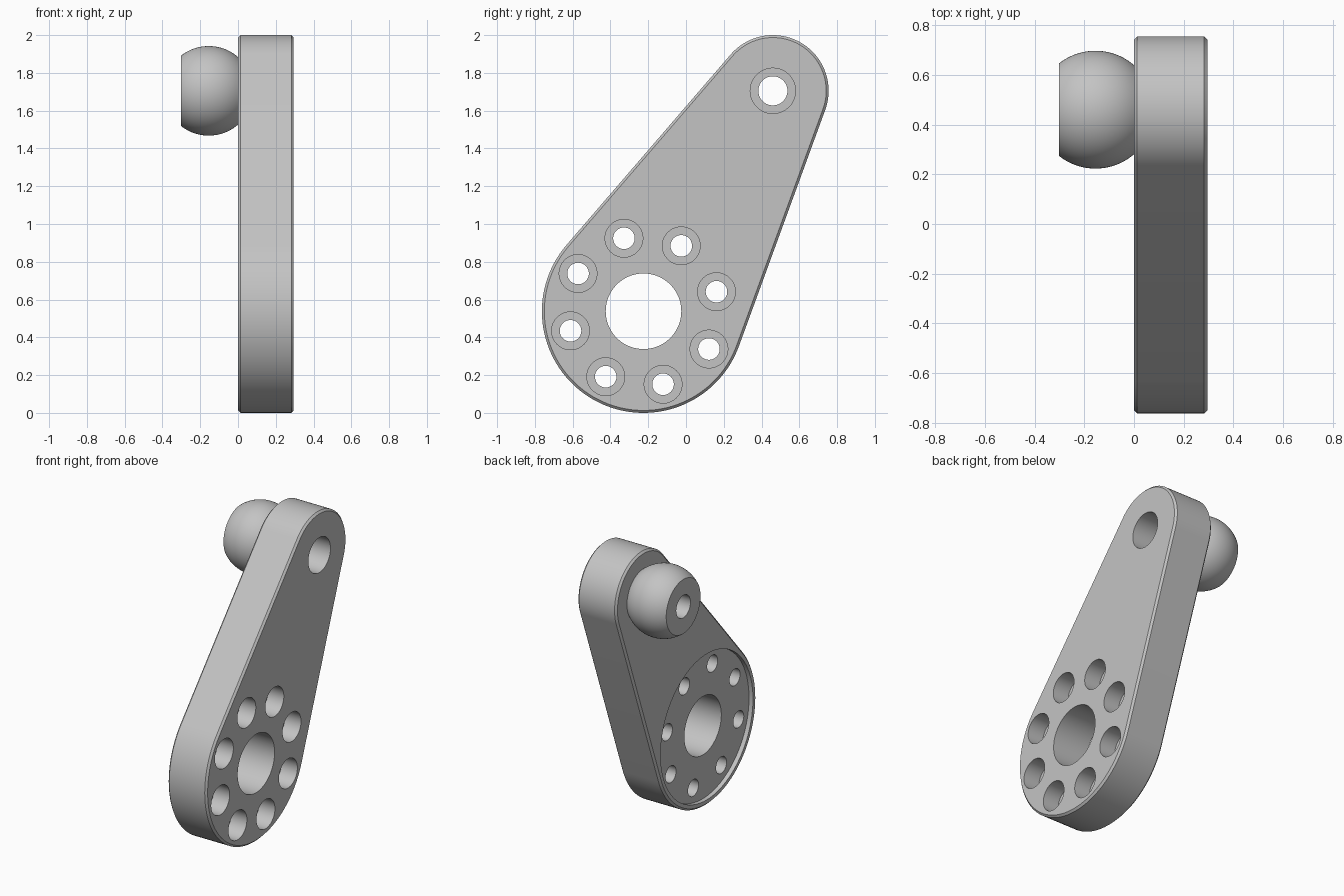
import bpy, bmesh
from math import sin, cos, pi, acos, atan2, hypot, sqrt, radians

if "Cube" in bpy.data.objects:
    bpy.data.objects.remove(bpy.data.objects["Cube"])

THICK, CHAMFER = 0.295, 0.013
HUB, HUB_R = (-0.225, 0.538), 0.538        # (y, z) centre of the wide end
TIP, TIP_R = (0.46, 1.705), 0.295          # (y, z) centre of the narrow end
BORE_R = 0.077

grey = bpy.data.materials.new("plain grey")
grey.use_nodes = True
grey.diffuse_color = (0.55, 0.55, 0.55, 1)
grey.node_tree.nodes["Principled BSDF"].inputs["Base Color"].default_value = (0.55, 0.55, 0.55, 1)


def loft(bm, rings, cap=True, closed=False):
    """Skin a list of equally long point rings."""
    loops = [[bm.verts.new(p) for p in ring] for ring in rings]
    pairs = list(zip(loops, loops[1:]))
    if closed:
        pairs.append((loops[-1], loops[0]))
    for a, b in pairs:
        for i in range(len(a)):
            j = (i + 1) % len(a)
            bm.faces.new((a[i], a[j], b[j], b[i]))
    if cap:
        bm.faces.new(loops[0])
        bm.faces.new(loops[-1])


def lathe(bm, centre, profile, segments=64, **options):
    """Revolve (x, radius) points about an axis parallel to x."""
    turns = [2 * pi * i / segments for i in range(segments)]
    loft(bm, [[(x, centre[0] + r * cos(a), centre[1] + r * sin(a)) for a in turns]
              for x, r in profile], **options)


def finish(bm, name):
    bmesh.ops.recalc_face_normals(bm, faces=bm.faces)
    mesh = bpy.data.meshes.new(name)
    bm.to_mesh(mesh)
    bm.free()
    obj = bpy.data.objects.new(name, mesh)
    bpy.context.collection.objects.link(obj)
    mesh.materials.append(grey)
    return obj


def activate(obj):
    bpy.ops.object.select_all(action='DESELECT')
    obj.select_set(True)
    bpy.context.view_layer.objects.active = obj


# Teardrop outline: two arcs joined by their outer tangents
dy, dz = TIP[0] - HUB[0], TIP[1] - HUB[1]
lean = atan2(dz, dy)
spread = acos((HUB_R - TIP_R) / hypot(dy, dz))


def outline(x, inset, steps=64):
    points = []
    for c, r, start, sweep in ((TIP, TIP_R, lean - spread, 2 * spread),
                               (HUB, HUB_R, lean + spread, 2 * (pi - spread))):
        for i in range(steps + 1):
            a = start + sweep * i / steps
            points.append((x, c[0] + (r - inset) * cos(a), c[1] + (r - inset) * sin(a)))
    return points


# Arm plate with chamfered rims
bm = bmesh.new()
loft(bm, [outline(0, CHAMFER), outline(CHAMFER, 0),
          outline(THICK - CHAMFER, 0), outline(THICK, CHAMFER)])
arm = finish(bm, "arm_plate")

# Shallow round recess on the inner side
bm = bmesh.new()
lathe(bm, HUB, [(-0.1, 0.5), (0.03, 0.5)], segments=128)
recess = finish(bm, "recess_cutter")

# Hub hole, counterbored bolt circle and counterbored tip hole
bm = bmesh.new()
lathe(bm, HUB, [(-0.2, 0.2), (0.5, 0.2)], segments=96)


def counterbore(centre, hole, head, depth):
    floor = THICK - depth
    lathe(bm, centre, [(-0.2, hole), (floor, hole), (floor, head), (0.5, head)])


for k in range(8):
    a = radians(15 + 45 * k)
    counterbore((HUB[0] + 0.4 * cos(a), HUB[1] + 0.4 * sin(a)), 0.057, 0.1, 0.12)
counterbore(TIP, BORE_R, 0.12, 0.2)
holes = finish(bm, "hole_cutter")

# Cut the plate
activate(arm)
for cutter in (recess, holes):
    cutter.hide_render = True
    mod = arm.modifiers.new(cutter.name, 'BOOLEAN')
    mod.operation = 'DIFFERENCE'
    mod.solver = 'EXACT'
    mod.object = cutter
    bpy.ops.object.modifier_apply(modifier=mod.name)
    bpy.data.objects.remove(cutter)

# Truncated ball with a through bore
BALL_X, BALL_R, END = -0.155, 0.237, -0.302
bm = bmesh.new()
profile = [(0, BORE_R), (END, BORE_R)]
for i in range(33):
    x = END * (1 - i / 32)
    profile.append((x, sqrt(BALL_R ** 2 - (x - BALL_X) ** 2)))
lathe(bm, TIP, profile, segments=96, cap=False, closed=True)
ball = finish(bm, "ball_joint")

for obj in (arm, ball):
    activate(obj)
    bpy.ops.object.shade_smooth_by_angle(angle=radians(30))
